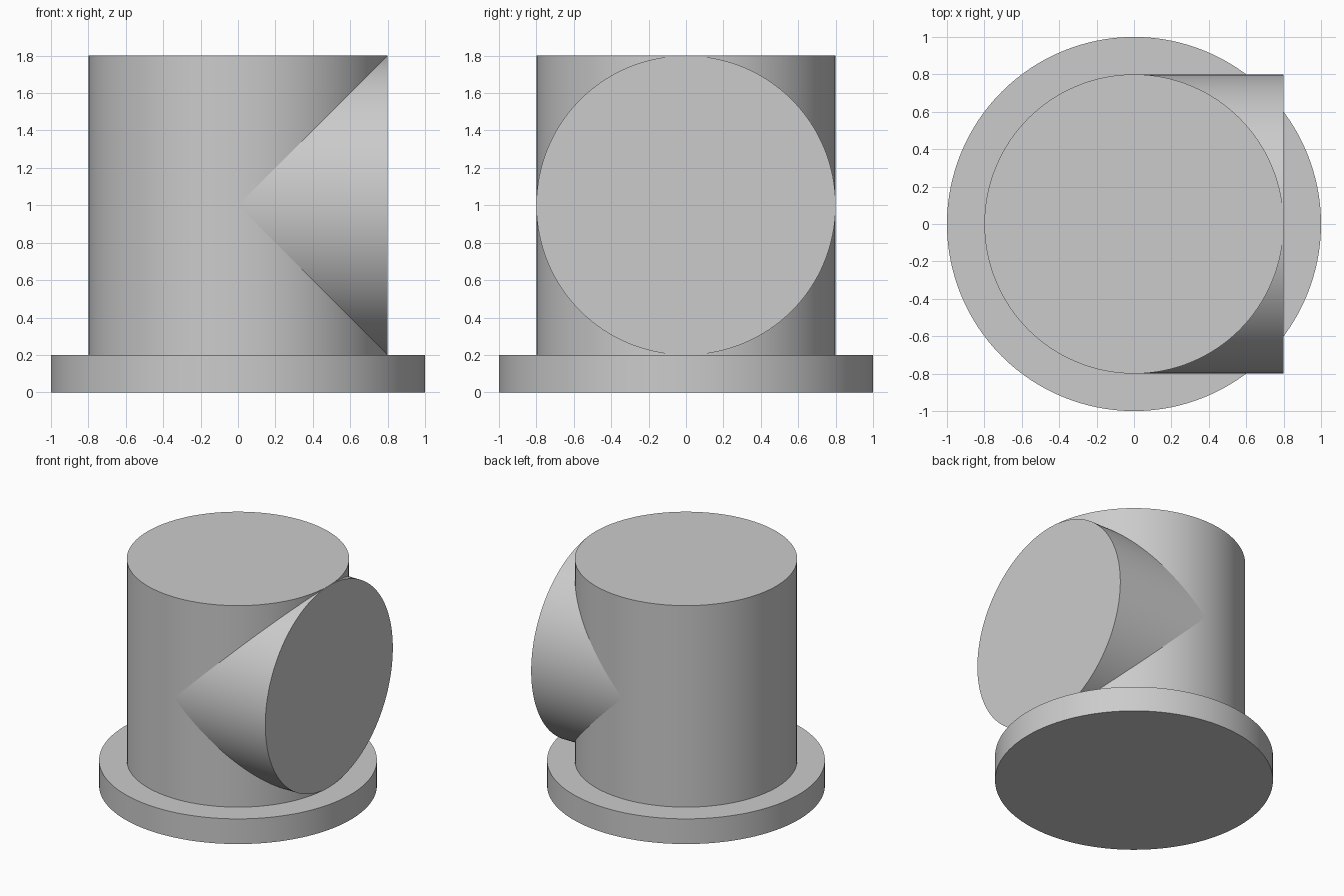
import bpy
import math

if "Cube" in bpy.data.objects:
    bpy.data.objects.remove(bpy.data.objects["Cube"], do_unlink=True)

SIDES = 128
GREY = (0.6, 0.6, 0.6, 1.0)

grey = bpy.data.materials.new("light_grey")
grey.use_nodes = True
grey.diffuse_color = GREY
grey.node_tree.nodes["Principled BSDF"].inputs["Base Color"].default_value = GREY


def cylinder(name, radius, length, centre, tilt=0.0):
    """Capped cylinder along z, tilted about y, smooth sides and sharp rims."""
    bpy.ops.mesh.primitive_cylinder_add(
        vertices=SIDES, radius=radius, depth=length,
        location=centre, rotation=(0, tilt, 0))
    obj = bpy.context.object
    obj.name = name
    obj.data.materials.append(grey)
    bpy.ops.object.shade_smooth_by_angle(angle=math.radians(30))
    return obj


# Round foot plate
cylinder("base_flange", 1.0, 0.2, (0, 0, 0.1))

# Upright pipe body
cylinder("column", 0.8, 1.6, (0, 0, 1.0))

# Side pipe of equal radius, running from the column axis to +x
cylinder("side_branch", 0.8, 0.8, (0.4, 0, 1.0), math.pi / 2)
